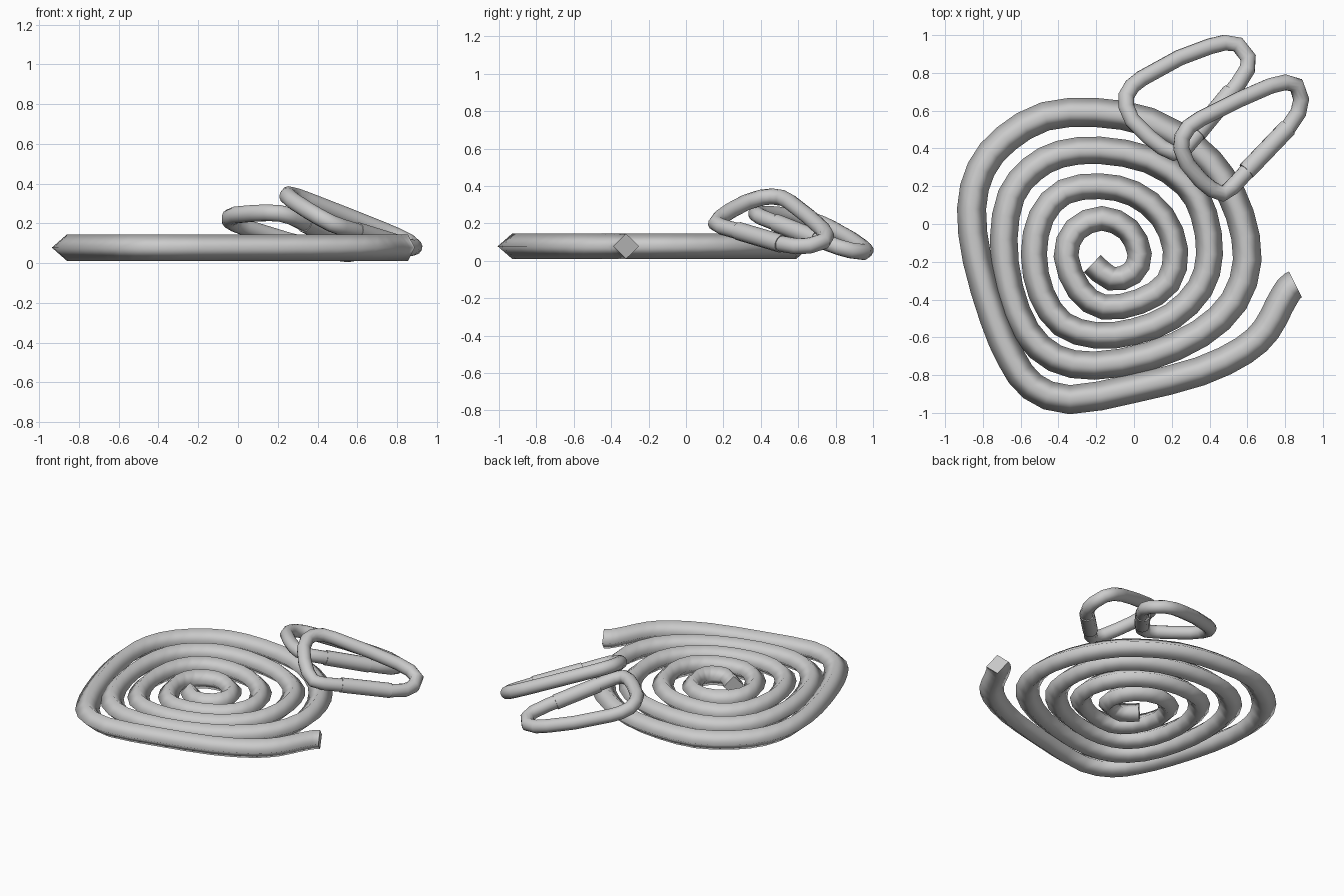
import bpy
from math import cos, sin, pi
from mathutils import Vector

if "Cube" in bpy.data.objects:
    bpy.data.objects.remove(bpy.data.objects["Cube"])


def sweep(name, path, up, sides, sizes, height=None, closed=False):
    """Tube along path; sizes = half-width per point, height = fixed half-height."""
    n = len(path)
    verts, faces = [], []
    for i, p in enumerate(path):
        if closed:
            a, b = path[i - 1], path[(i + 1) % n]
        else:
            a, b = path[max(i - 1, 0)], path[min(i + 1, n - 1)]
        side = (b - a).normalized().cross(up).normalized()
        w = sizes[i]
        h = height or w
        for k in range(sides):
            t = 2 * pi * k / sides
            verts.append(p + side * (w * cos(t)) + up * (h * sin(t)))
    for i in range(n if closed else n - 1):
        j = (i + 1) % n
        for k in range(sides):
            m = (k + 1) % sides
            faces.append((i * sides + k, i * sides + m, j * sides + m, j * sides + k))
    body = len(faces)
    if not closed:
        faces.append(tuple(range(sides))[::-1])
        faces.append(tuple(range((n - 1) * sides, n * sides)))
    mesh = bpy.data.meshes.new(name)
    mesh.from_pydata(verts, [], faces)
    for f in mesh.polygons:
        f.use_smooth = f.index < body
    mesh.update()
    ob = bpy.data.objects.new(name, mesh)
    bpy.context.collection.objects.link(ob)
    return ob


def smooth_path(pts, steps):
    """Catmull-Rom interpolation of an open path."""
    out = []
    for i in range(len(pts) - 1):
        p0, p1 = pts[max(i - 1, 0)], pts[i]
        p2, p3 = pts[i + 1], pts[min(i + 2, len(pts) - 1)]
        for s in range(steps):
            t = s / steps
            out.append(0.5 * (2 * p1 + (p2 - p0) * t
                              + (2 * p0 - 5 * p1 + 4 * p2 - p3) * t * t
                              + (3 * p1 - p0 - 3 * p2 + p3) * t ** 3))
    return out + [pts[-1]]


# coiled rope: diamond section, hand-laid spiral (hundredths of a unit)
coil = [(-22, -21), (-12, -29), (-1, -26), (3, -16), (-3, -3), (-17, 3), (-31, -3),
        (-36, -17), (-29, -35), (-16, -44), (3, -41), (18, -31), (22, -14), (15, 4),
        (0, 16), (-18, 20), (-37, 17), (-49, 4), (-53, -16), (-49, -37), (-38, -53),
        (-20, -59), (0, -57), (20, -49), (35, -34), (40, -16), (37, 5), (28, 21),
        (8, 34), (-18, 39), (-39, 37), (-54, 29), (-65, 15), (-69, -8), (-66, -34),
        (-57, -57), (-42, -71), (-21, -75), (8, -70), (35, -58), (53, -41), (60, -19),
        (56, 5), (46, 25), (32, 40), (8, 54), (-20, 59), (-47, 57), (-68, 45),
        (-81, 29), (-86, 8), (-83, -19), (-74, -50), (-65, -71), (-54, -86),
        (-34, -93), (0, -87), (35, -78), (58, -67), (70, -56), (77, -43), (82, -34.5),
        (85.5, -32)]
path = smooth_path([Vector((x / 100, y / 100, 0.078)) for x, y in coil], 2)
widths = [0.064 + 0.013 * min(1, i / 90) for i in range(len(path))]
sweep("rope_coil", path, Vector((0, 0, 1)), 4, widths, height=0.067)


# carabiners: D-shaped loop laid on a tilted plane z = a + b*x + c*y, with a gate sleeve
def carabiner(name, outline, gate, a, b, c):
    def lift(p):
        x, y = p[0] / 100, p[1] / 100
        return Vector((x, y, a + b * x + c * y))
    up = Vector((-b, -c, 1)).normalized()
    loop = [lift(p) for p in outline]
    sweep(name + "_loop", loop, up, 12, [0.043] * len(loop), closed=True)
    ends = [lift(p) for p in gate]
    sweep(name + "_gate", ends, up, 12, [0.049] * 2)


carabiner("front_carabiner",
          [(25, 40), (25.5, 46), (29, 51.5), (35, 55.5), (56, 66), (72, 73), (80, 75),
           (86, 73.5), (88.5, 66), (87, 59), (82, 51.5), (58, 26), (52, 19.5),
           (47, 16), (41, 18.5), (35, 23.5), (28, 32)],
          [(59.5, 28), (81.5, 51)], 0.394, -0.465, 0.15)
carabiner("back_carabiner",
          [(-4, 62), (-4, 68), (-1, 73), (4, 77), (24, 88), (40, 94), (48, 96),
           (55, 95), (60.5, 88), (60, 82), (55, 74), (32, 46), (27, 40),
           (21, 37.5), (15, 40.5), (8, 46), (-1, 55)],
          [(33.5, 48), (51.5, 70)], 0.382, -0.167, -0.256)
